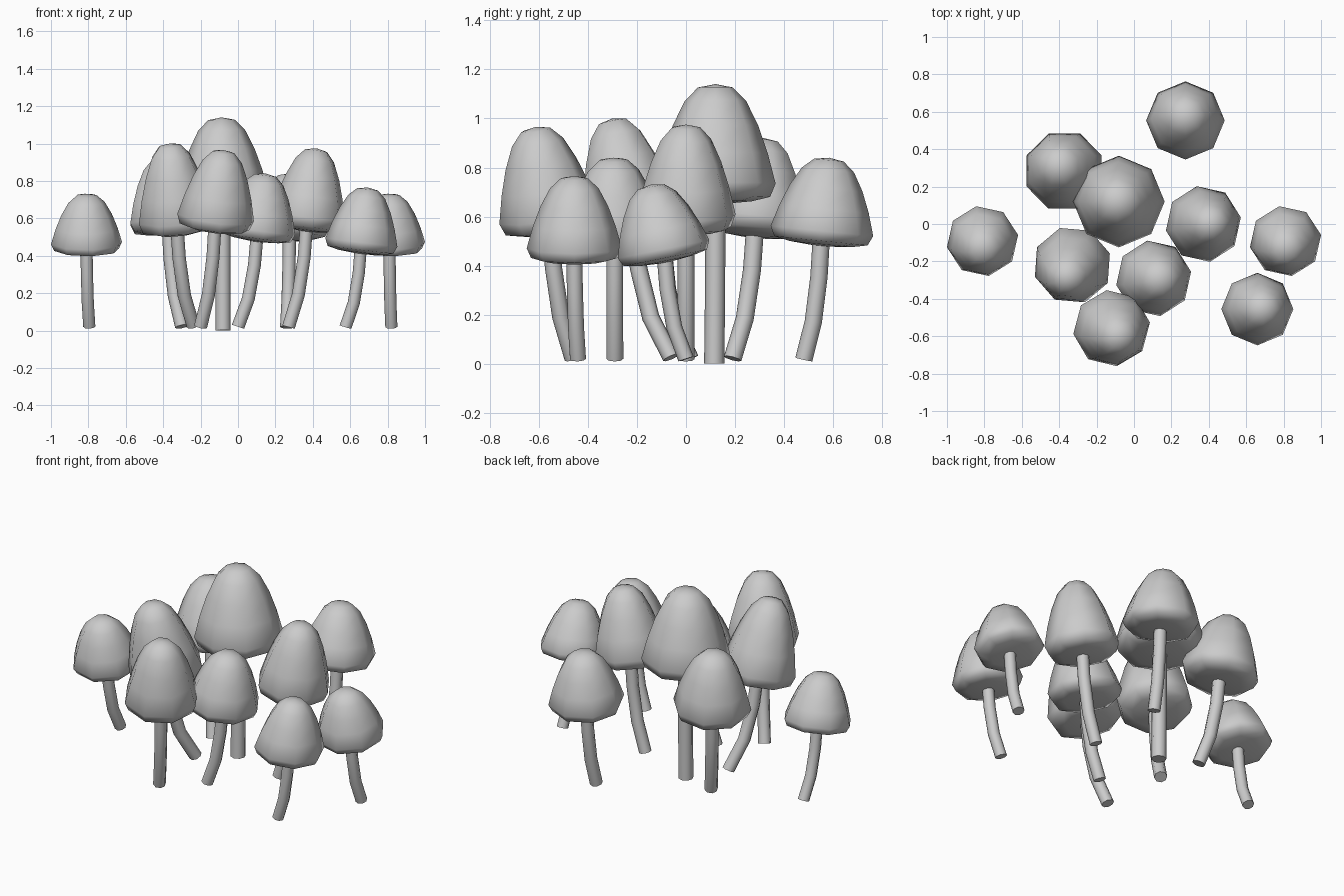
import bpy, bmesh, math
from mathutils import Vector

if "Cube" in bpy.data.objects:
    bpy.data.objects.remove(bpy.data.objects["Cube"])

SIDES = 8
# Cap outline as (radius fraction, height fraction), from bulging underside to crown
CAP = [(0.18, -0.07), (0.60, -0.05), (0.91, -0.01), (1.0, 0.11), (0.87, 0.38), (0.71, 0.63),
       (0.51, 0.85), (0.29, 0.97)]


def ring(bm, centre, axis, radius, spin=0.0):
    q = Vector((0, 0, 1)).rotation_difference(axis.normalized())
    verts = []
    for i in range(SIDES):
        a = spin + 2 * math.pi * i / SIDES
        verts.append(bm.verts.new(centre + q @ Vector((radius * math.cos(a), radius * math.sin(a), 0))))
    return verts


def bridge(bm, a, b):
    for i in range(SIDES):
        j = (i + 1) % SIDES
        bm.faces.new((a[i], a[j], b[j], b[i]))


def finish(bm, name, angle):
    bmesh.ops.recalc_face_normals(bm, faces=bm.faces)
    mesh = bpy.data.meshes.new(name)
    bm.to_mesh(mesh)
    bm.free()
    ob = bpy.data.objects.new(name, mesh)
    bpy.context.collection.objects.link(ob)
    bpy.ops.object.select_all(action='DESELECT')
    ob.select_set(True)
    bpy.context.view_layer.objects.active = ob
    bpy.ops.object.shade_smooth_by_angle(angle=math.radians(angle))


def cap(name, centre, axis, radius, height, spin):
    bm = bmesh.new()
    rings = [ring(bm, centre + axis * (h * height), axis, r * radius, spin) for r, h in CAP]
    for a, b in zip(rings, rings[1:]):
        bridge(bm, a, b)
    bm.faces.new(rings[0][::-1])
    # Crown fan
    tip = bm.verts.new(centre + axis * height)
    for i in range(SIDES):
        bm.faces.new((rings[-1][i], rings[-1][(i + 1) % SIDES], tip))
    finish(bm, name, 80)


def stem(name, base, top, axis, radius):
    # Bent stem: leans most near the ground
    d = top - base
    low = base + Vector((d.x * 0.54, d.y * 0.54, d.z * 0.33))
    high = base + Vector((d.x * 0.86, d.y * 0.86, d.z * 0.68))
    pts = [base, low, high, top]
    dirs = [low - base, high - base, top - low, axis]
    lean = (low - base).normalized()
    slope = math.sqrt(max(0, 1 - lean.z ** 2))
    base.z += radius * slope + min(0.01, slope * 0.1)
    bm = bmesh.new()
    rings = [ring(bm, p, t, radius) for p, t in zip(pts, dirs)]
    for a, b in zip(rings, rings[1:]):
        bridge(bm, a, b)
    bm.faces.new(rings[0][::-1])
    bm.faces.new(rings[-1])
    finish(bm, name, 50)


# cap x, y, rim z, top z, radius | stem base x, y | cap tilt x, y | spin degrees
MUSHROOMS = [
    (0.275, 0.55, 0.505, 0.84, 0.21, 0.26, 0.48, 0.00, 0.10, 0),
    (-0.37, 0.28, 0.545, 0.92, 0.218, -0.30, 0.19, -0.10, 0.10, 22),
    (-0.08, 0.12, 0.685, 1.14, 0.245, -0.08, 0.115, -0.02, 0.00, 0),
    (0.365, 0.00, 0.56, 0.975, 0.205, 0.27, 0.00, 0.13, 0.00, 10),
    (-0.81, -0.085, 0.435, 0.73, 0.193, -0.795, 0.02, 0.00, -0.20, 10),
    (0.81, -0.085, 0.435, 0.73, 0.193, 0.82, 0.00, 0.00, -0.20, 10),
    (-0.325, -0.21, 0.55, 1.00, 0.212, -0.24, -0.06, -0.09, -0.20, 18),
    (0.10, -0.29, 0.50, 0.84, 0.205, 0.00, -0.29, 0.14, -0.02, 10),
    (-0.125, -0.55, 0.56, 0.965, 0.208, -0.20, -0.46, 0.12, -0.16, 8),
    (0.655, -0.455, 0.435, 0.765, 0.194, 0.575, -0.44, 0.12, 0.00, 0),
]

for n, (x, y, z, top, r, bx, by, tx, ty, spin) in enumerate(MUSHROOMS, 1):
    axis = Vector((tx, ty, 1)).normalized()
    centre = Vector((x, y, z))
    height = (top - z) / axis.z
    cap(f"mushroom_cap_{n}", centre, axis, r, height, math.radians(spin))
    stem(f"mushroom_stem_{n}", Vector((bx, by, 0)), centre + axis * (height * 0.05), axis, r * 0.168)
